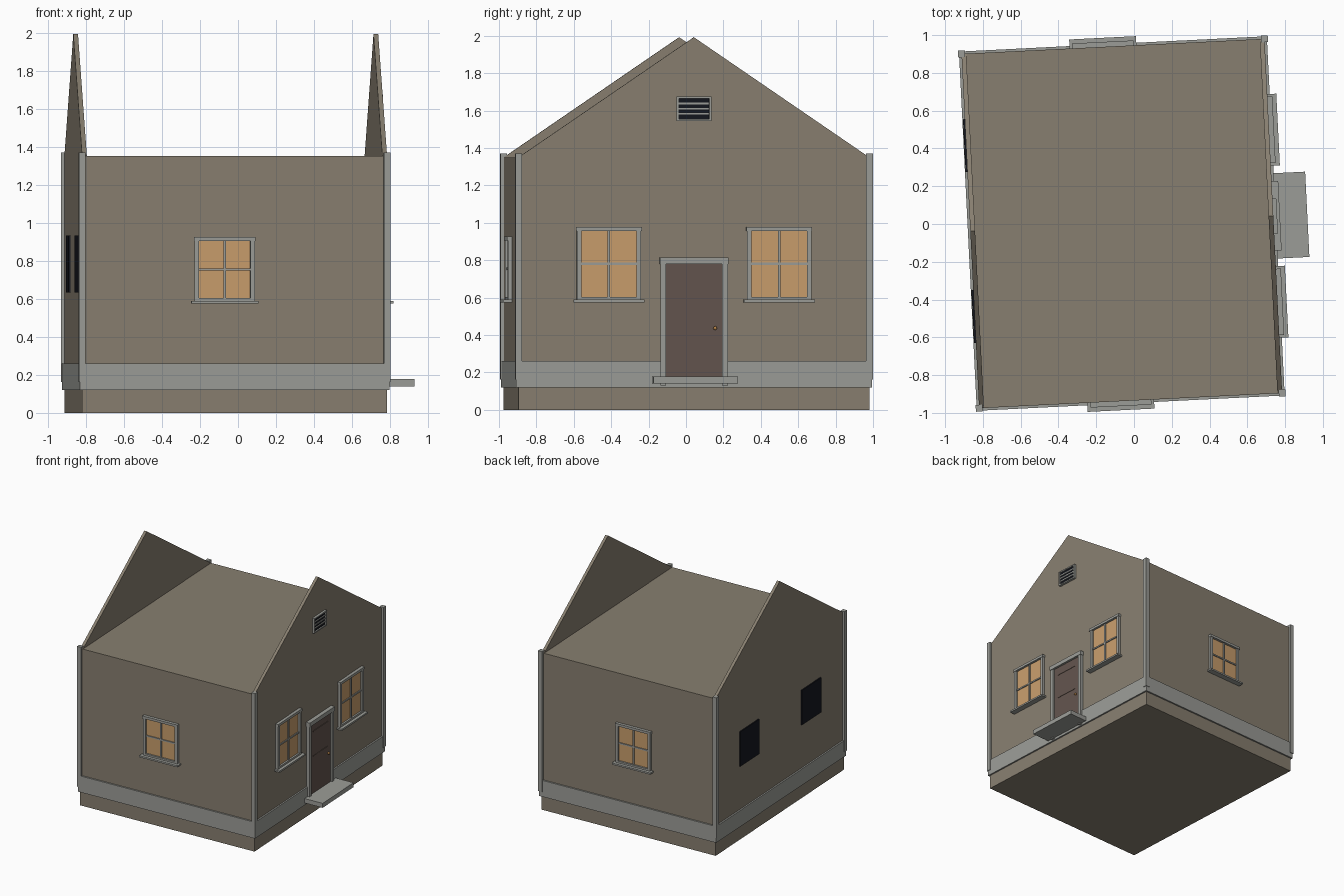
import bpy, bmesh, math
from mathutils import Matrix

if "Cube" in bpy.data.objects:
    bpy.data.objects.remove(bpy.data.objects["Cube"])

W, D = 0.803, 0.939          # half width (x) and half depth (y) of the house
EAVE, PEAK = 1.35, 1.992
# the whole house is turned slightly on its plot
PLACE = Matrix.Translation((-0.0645, 0.0025, 0)) @ Matrix.Rotation(math.radians(2.85), 4, 'Z')


def mat(name, c):
    m = bpy.data.materials.new(name)
    m.diffuse_color = (*c, 1)
    m.use_nodes = True
    m.node_tree.nodes["Principled BSDF"].inputs["Base Color"].default_value = m.diffuse_color
    return m


WALL = mat("taupe wall", (0.245, 0.212, 0.162))
TRIM = mat("grey trim", (0.33, 0.335, 0.31))
GLOW = mat("warm glass", (0.58, 0.34, 0.15))
DOOR = mat("brown door", (0.125, 0.09, 0.075))
DARK = mat("dark glass", (0.007, 0.008, 0.013))
BRASS = mat("brass", (0.55, 0.27, 0.08))


def finish(name, bm, m):
    bmesh.ops.recalc_face_normals(bm, faces=bm.faces)
    me = bpy.data.meshes.new(name)
    bm.to_mesh(me)
    bm.free()
    me.materials.append(m)
    ob = bpy.data.objects.new(name, me)
    ob.matrix_world = PLACE
    bpy.context.collection.objects.link(ob)
    return ob


def box(name, x, y, z, m):
    bm = bmesh.new()
    bmesh.ops.create_cube(bm, size=1)
    for v in bm.verts:
        for i, r in enumerate((x, y, z)):
            v.co[i] = (r[0] + r[1]) / 2 + v.co[i] * abs(r[1] - r[0])
    return finish(name, bm, m)


def plate(name, side, a, z, out, m):
    """Box on a wall: a = range along the wall, out = range outward from it."""
    s = 1 if side in ("right", "back") else -1
    half = W if side in ("right", "left") else D
    o = (s * (half + out[0]), s * (half + out[1]))
    if side in ("right", "left"):
        return box(name, o, a, z, m)
    return box(name, a, o, z, m)


def window(name, side, c, hw, z0, z1, cap):
    """Lit window with frame, cross bars and sill."""
    f = 0.024
    plate(name + "_glass", side, (c - hw, c + hw), (z0, z1), (0, 0.006), GLOW)
    for s in (-1, 1):
        plate(name + "_jamb", side, (c + s * hw, c + s * (hw + f)), (z0 - 0.015, z1), (0, 0.022), TRIM)
    plate(name + "_head", side, (c - hw - f - cap, c + hw + f + cap), (z1, z1 + 0.021), (0, 0.026), TRIM)
    plate(name + "_rail", side, (c - hw, c + hw), (z0 - 0.015, z0), (0, 0.022), TRIM)
    zm = (z0 + z1) / 2
    plate(name + "_upright_bar", side, (c - 0.007, c + 0.007), (z0, z1), (0, 0.015), TRIM)
    plate(name + "_cross_bar", side, (c - hw, c + hw), (zm - 0.006, zm + 0.006), (0, 0.014), TRIM)
    plate(name + "_sill", side, (c - hw - 0.042, c + hw + 0.042), (z0 - 0.029, z0 - 0.015), (0, 0.048), TRIM)


# main body with flat top
box("house_body", (-W, W), (-D, D), (0, EAVE), WALL)

# two thin gable walls
for s in (-1, 1):
    bm = bmesh.new()
    f = bm.faces.new([bm.verts.new((s * W, y, z)) for y, z in ((-D, EAVE), (D, EAVE), (0, PEAK))])
    r = bmesh.ops.extrude_face_region(bm, geom=[f])
    for v in r["geom"]:
        if isinstance(v, bmesh.types.BMVert):
            v.co.x -= s * 0.025
    finish("gable_wall", bm, WALL)

# skirting band and corner posts
for side in ("front", "back", "left", "right"):
    h = (W if side in ("front", "back") else D) + 0.013
    plate("skirting_" + side, side, (-h, h), (0.12, 0.26), (0, 0.013), TRIM)
for sx in (-1, 1):
    for sy in (-1, 1):
        x, y = sx * W, sy * D
        box("corner_post", (x - 0.018, x + 0.018), (y - 0.018, y + 0.018), (0.163, 1.37), TRIM)

# windows
for side in ("front", "back"):
    window(side + "_window", side, -0.053, 0.135, 0.604, 0.905, 0.003)
for s in (-1, 1):
    window("right_window", "right", s * 0.456, 0.148, 0.604, 0.957, 0.004)
    plate("left_window", "left", (s * 0.453 - 0.14, s * 0.453 + 0.14), (0.633, 0.932), (0, 0.0095), DARK)

# door with frame, panel strips, knob and step
plate("door", "right", (-0.15, 0.15), (0.178, 0.78), (0, 0.016), DOOR)
for s in (-1, 1):
    plate("door_jamb", "right", (s * 0.15, s * 0.18), (0.13, 0.78), (0, 0.03), TRIM)
plate("door_head", "right", (-0.184, 0.184), (0.78, 0.815), (0, 0.035), TRIM)
for z in (0.497, 0.71):
    plate("door_strip", "right", (-0.108, 0.108), (z - 0.003, z + 0.003), (0.016, 0.019), DOOR)
bm = bmesh.new()
bmesh.ops.create_uvsphere(bm, u_segments=12, v_segments=8, radius=0.01,
                          matrix=Matrix.Translation((W + 0.024, 0.112, 0.437)))
finish("door_knob", bm, BRASS)
plate("door_step", "right", (-0.226, 0.226), (0.14, 0.178), (0, 0.18), TRIM)

# gable vent with slats
plate("vent_back", "right", (-0.082, 0.082), (1.555, 1.665), (0, 0.009), DARK)
for s in (-1, 1):
    plate("vent_side", "right", (s * 0.081, s * 0.093), (1.545, 1.675), (0, 0.02), TRIM)
for z in (1.545, 1.664):
    plate("vent_rail", "right", (-0.081, 0.081), (z, z + 0.011), (0, 0.02), TRIM)
for i in range(3):
    z = 1.583 + i * 0.027
    plate("vent_slat", "right", (-0.081, 0.081), (z - 0.005, z + 0.005), (0.005, 0.016), TRIM)
